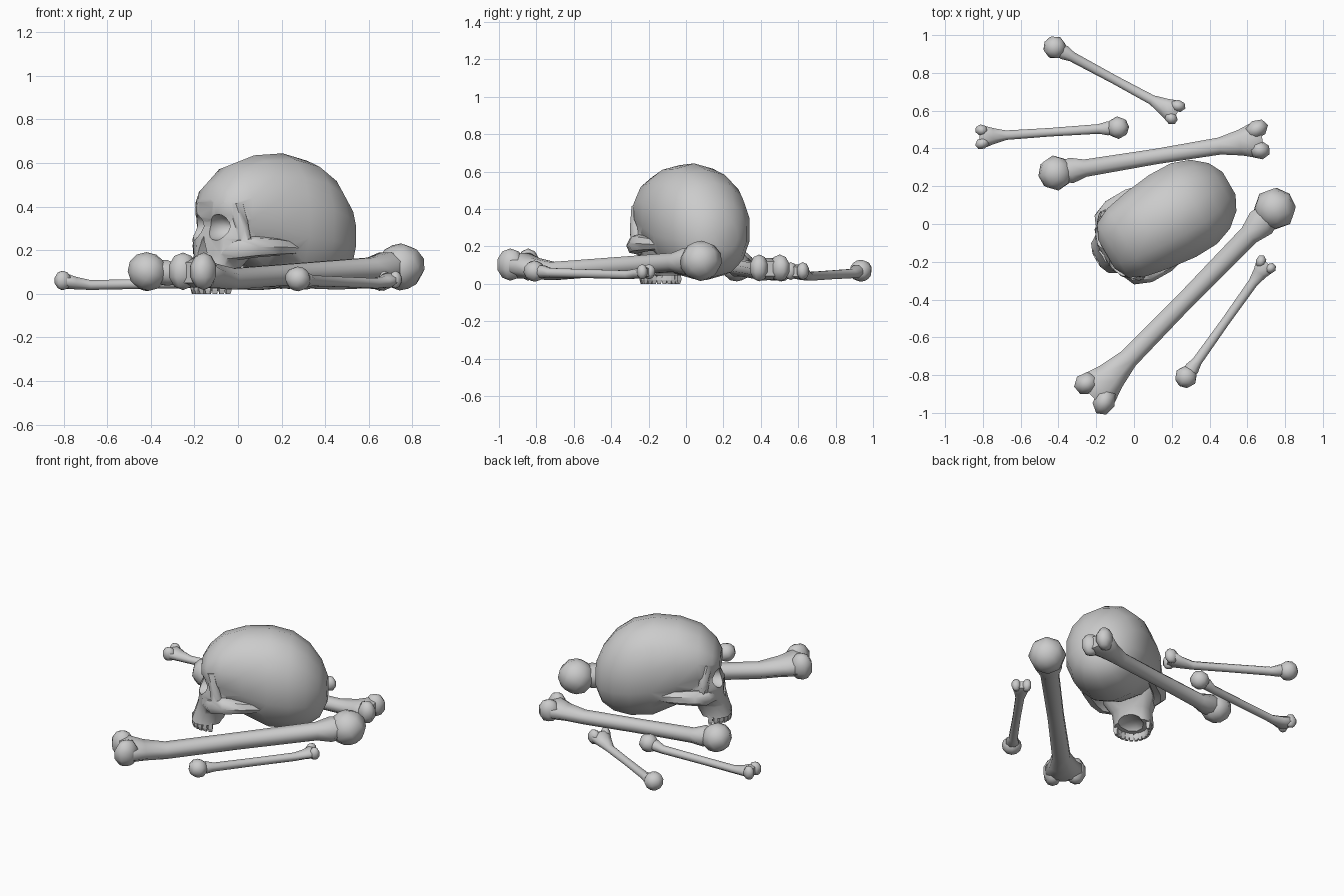
import bpy, bmesh, math
from mathutils import Vector, Matrix

if "Cube" in bpy.data.objects:
    bpy.data.objects.remove(bpy.data.objects["Cube"])

# Skull frame: local -Y is the face, turned towards the front left
SKULL = Matrix.Translation((0.17, 0.023, 0)) @ Matrix.Rotation(math.radians(-60), 4, 'Z')


def loft(bm, rings):
    rows = [[bm.verts.new(p) for p in r] for r in rings]
    n = len(rows[0])
    for a, b in zip(rows, rows[1:]):
        for i in range(n):
            j = (i + 1) % n
            bm.faces.new((a[i], a[j], b[j], b[i]))
    bm.faces.new(rows[0][::-1])
    bm.faces.new(rows[-1])


def ring(c, ax, ay, n, power=1.0):
    out = []
    for i in range(n):
        a = 2 * math.pi * (i + 0.5) / n
        ca, sa = math.cos(a), math.sin(a)
        out.append(Vector(c) + Vector(ax) * math.copysign(abs(ca) ** power, ca)
                   + Vector(ay) * math.copysign(abs(sa) ** power, sa))
    return out


def tube(bm, pts, radii, n=7):
    pts = [Vector(p) for p in pts]
    rings = []
    for i, p in enumerate(pts):
        d = (pts[min(i + 1, len(pts) - 1)] - pts[max(i - 1, 0)]).normalized()
        q = d.to_track_quat('Z', 'Y')
        rings.append(ring(p, q @ Vector((radii[i], 0, 0)), q @ Vector((0, radii[i], 0)), n))
    loft(bm, rings)


def ball(bm, c, size, rot=Matrix(), u=8, v=6):
    m = Matrix.Translation(c) @ rot @ Matrix.Diagonal((*size, 1))
    bmesh.ops.create_uvsphere(bm, u_segments=u, v_segments=v, radius=1, matrix=m)


def finish(name, bm, matrix=Matrix()):
    bm.transform(matrix)
    bmesh.ops.recalc_face_normals(bm, faces=bm.faces)
    me = bpy.data.meshes.new(name)
    bm.to_mesh(me)
    bm.free()
    ob = bpy.data.objects.new(name, me)
    bpy.context.collection.objects.link(ob)
    return ob


def select(ob):
    bpy.ops.object.select_all(action='DESELECT')
    ob.select_set(True)
    bpy.context.view_layer.objects.active = ob


def smooth(ob, deg=40):
    select(ob)
    bpy.ops.object.shade_smooth_by_angle(angle=math.radians(deg))


def boolean(ob, other, op):
    m = ob.modifiers.new(op.lower(), 'BOOLEAN')
    m.operation, m.object, m.solver = op, other, 'EXACT'
    select(ob)
    bpy.ops.object.modifier_apply(modifier=m.name)
    bpy.data.objects.remove(other)


# Cranium: rings from brow to back (y, half width, top, bottom)
bm = bmesh.new()
loft(bm, [ring((0, y, (t + b) / 2), (w, 0, 0), (0, 0, (t - b) / 2), 14, 0.94) for y, w, t, b in (
    (-0.365, 0.09, 0.44, 0.34), (-0.325, 0.17, 0.51, 0.27), (-0.24, 0.212, 0.59, 0.19),
    (-0.11, 0.238, 0.635, 0.10), (0.04, 0.256, 0.644, 0.025), (0.17, 0.252, 0.61, 0.02),
    (0.27, 0.215, 0.54, 0.04), (0.345, 0.15, 0.44, 0.09), (0.385, 0.07, 0.34, 0.18))])
skull = finish("skull", bm, SKULL)

# Upper jaw and face block: (z, half width, front y, back y)
bm = bmesh.new()
loft(bm, [ring((0, (f + k) / 2, z), (w, 0, 0), (0, (k - f) / 2, 0), 12, 0.8) for z, w, f, k in (
    (0.42, 0.165, -0.37, -0.15), (0.31, 0.19, -0.362, -0.12), (0.25, 0.19, -0.385, -0.13),
    (0.18, 0.16, -0.388, -0.16), (0.12, 0.12, -0.405, -0.21), (0.045, 0.118, -0.43, -0.24))])
boolean(skull, finish("face", bm, SKULL), 'UNION')

for s in (-1, 1):
    # Cheekbone, blending back into the temple
    bm = bmesh.new()
    tube(bm, [(s * 0.11, -0.32, 0.19), (s * 0.175, -0.285, 0.205), (s * 0.2, -0.22, 0.215),
              (s * 0.208, -0.11, 0.215), (s * 0.19, 0.0, 0.21)], [0.04, 0.05, 0.05, 0.042, 0.03])
    boolean(skull, finish("cheek", bm, SKULL), 'UNION')
    # Outer rim of the eye socket
    bm = bmesh.new()
    tube(bm, [(s * 0.178, -0.26, 0.19), (s * 0.178, -0.275, 0.30), (s * 0.15, -0.29, 0.41)],
         [0.04, 0.032, 0.04])
    boolean(skull, finish("rim", bm, SKULL), 'UNION')

# Eye sockets, nose opening and hollow palate
for s in (-1, 1):
    bm = bmesh.new()
    ball(bm, (s * 0.098, -0.37, 0.305), (0.066, 0.11, 0.06), Matrix.Rotation(s * 0.25, 4, 'Z'), 10, 8)
    boolean(skull, finish("eye_cutter", bm, SKULL), 'DIFFERENCE')
bm = bmesh.new()
loft(bm, [[Vector((x, y, z)) for x, z in ((0, 0.265), (0.04, 0.19), (0.035, 0.155), (0, 0.168),
                                           (-0.035, 0.155), (-0.04, 0.19))] for y in (-0.5, -0.31)])
boolean(skull, finish("nose_cutter", bm, SKULL), 'DIFFERENCE')
bm = bmesh.new()
ball(bm, (0, -0.27, 0.035), (0.08, 0.12, 0.045), u=10)
boolean(skull, finish("palate_cutter", bm, SKULL), 'DIFFERENCE')
smooth(skull, 50)

# Teeth along the jaw arch
bm = bmesh.new()
for i in range(12):
    a = math.radians(-88 + 176 * i / 11)
    m = (Matrix.Translation((0.103 * math.sin(a), -0.305 - 0.112 * math.cos(a), 0.032))
         @ Matrix.Rotation(a, 4, 'Z'))
    loft(bm, [[m @ Vector((x * w, y * d, z)) for x, y in ((-1, -1), (1, -1), (1, 1), (-1, 1))]
              for w, d, z in ((0.010, 0.007, -0.032), (0.0135, 0.012, -0.012), (0.011, 0.012, 0.034))])
finish("teeth", bm, SKULL)


def bone(name, head, tip, r, s, fork, z1, z2):
    """Ball head, slim shaft, forked knuckle end."""
    head, tip = Vector(head), Vector(tip)
    d = tip - head
    d.z = 0
    L = d.length
    yaw = Matrix.Rotation(math.atan2(d.y, d.x), 4, 'Z')
    bm = bmesh.new()
    hz, tz = head.z, tip.z
    # Shaft: (distance along, half width, half height, z)
    rings = [(0.0, s, s, hz), (r * 0.9, s * 1.5, s * 1.3, hz * 0.7 + z1 * 0.3),
             (r * 1.7, s * 1.02, s * 0.95, z1), (0.5 * L, s * 0.9, s * 0.9, (z1 + z2) / 2),
             (L - fork * 2.0, s, s * 0.9, z2),
             (L - fork * 0.9, fork * 0.74, fork * 0.5, z2 * 0.5 + tz * 0.5),
             (L - fork * 0.2, fork * 1.0, fork * 0.62, tz), (L + fork * 0.3, fork * 0.85, fork * 0.42, tz)]
    loft(bm, [ring((x, 0, z), (0, w, 0), (0, 0, h), 8) for x, w, h, z in rings])
    # Ball head
    ball(bm, (0, 0, hz), (r, r, r * 0.93), Matrix.Rotation(0.5, 4, 'Y'))
    # Two knuckles
    for k, big in ((-1, 0.95), (1, 1.08)):
        ball(bm, (L + fork * 0.08 * big, k * fork * 0.56, tz + fork * 0.05),
             (fork * 0.62 * big, fork * 0.52, fork * 0.72),
             Matrix.Rotation(k * 0.35, 4, 'Z'), 7, 5)
    ob = finish(name, bm, Matrix.Translation((head.x, head.y, 0)) @ yaw)
    smooth(ob, 60)


bone("thigh_bone", (0.745, 0.08, 0.123), (-0.198, -0.885, 0.097), 0.114, 0.058, 0.12, 0.115, 0.068)
bone("upper_arm_bone", (-0.415, 0.27, 0.102), (0.65, 0.445, 0.08), 0.094, 0.049, 0.1, 0.085, 0.06)
bone("long_forearm_bone", (-0.42, 0.935, 0.07), (0.21, 0.595, 0.065), 0.062, 0.028, 0.066, 0.055, 0.04)
bone("short_forearm_bone", (-0.085, 0.51, 0.07), (-0.8, 0.462, 0.058), 0.06, 0.027, 0.062, 0.05, 0.04)
bone("shin_bone", (0.275, -0.81, 0.068), (0.695, -0.22, 0.062), 0.06, 0.028, 0.056, 0.06, 0.048)
